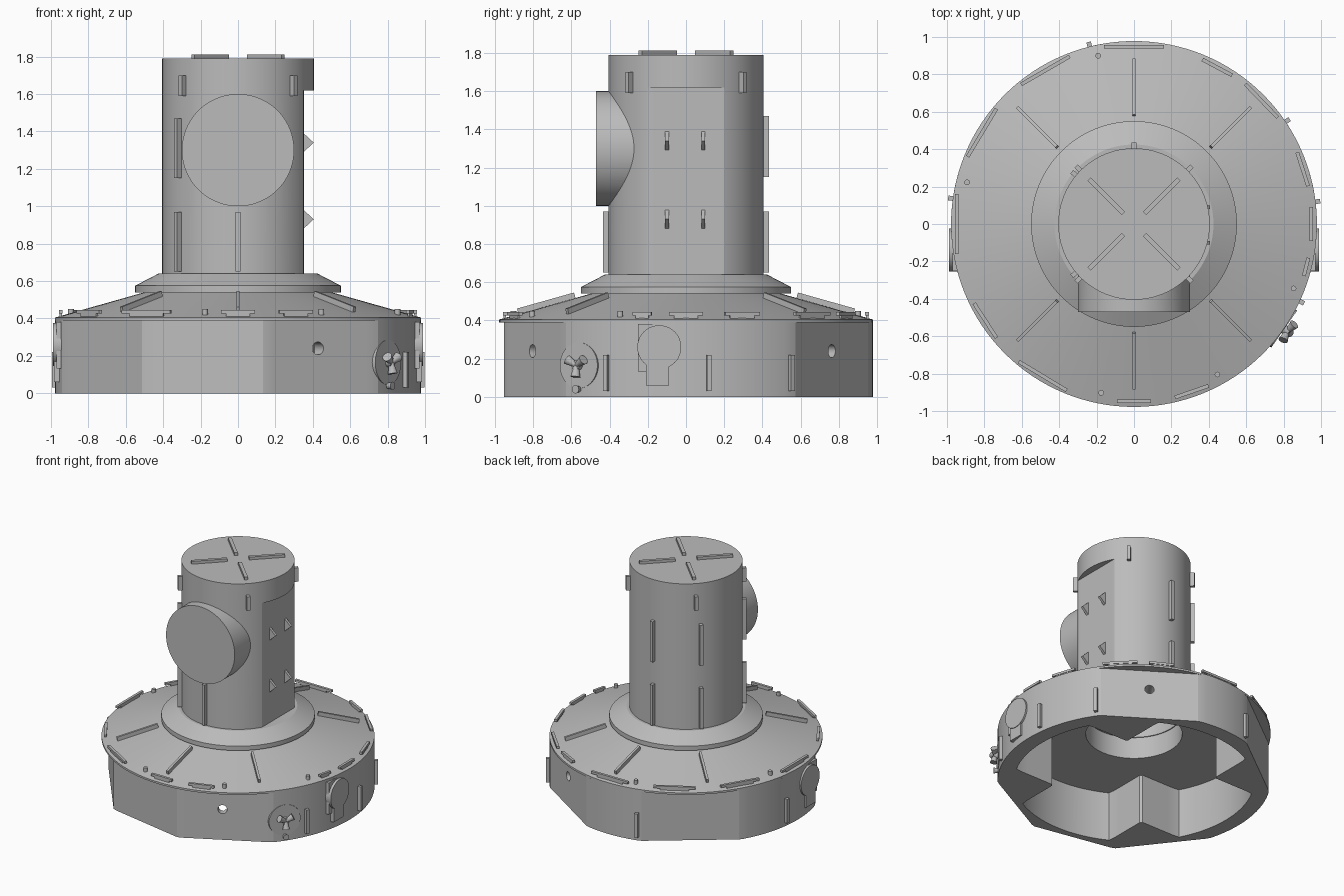
import bpy, bmesh, math
from math import radians, cos, sin, pi
from mathutils import Matrix, Vector

if "Cube" in bpy.data.objects:
    bpy.data.objects.remove(bpy.data.objects["Cube"])

grey = bpy.data.materials.new("plain grey")
grey.use_nodes = True
grey.diffuse_color = (0.5, 0.5, 0.5, 1)
grey.node_tree.nodes["Principled BSDF"].inputs["Base Color"].default_value = (0.5, 0.5, 0.5, 1)
parts = []


def finish(name, bm, matrix=None):
    if matrix:
        bm.transform(matrix)
    bmesh.ops.recalc_face_normals(bm, faces=bm.faces[:])
    mesh = bpy.data.meshes.new(name)
    bm.to_mesh(mesh)
    bm.free()
    mesh.materials.append(grey)
    ob = bpy.data.objects.new(name, mesh)
    bpy.context.collection.objects.link(ob)
    parts.append(ob)
    return ob


def prism(name, radius, z0, z1, steps=180):
    """Upright prism whose outline is a radius given by angle."""
    bm = bmesh.new()
    angles = [2 * pi * i / steps for i in range(steps)]
    face = bm.faces.new([bm.verts.new((radius(a) * cos(a), radius(a) * sin(a), z0)) for a in angles])
    top = bmesh.ops.extrude_face_region(bm, geom=[face])["geom"]
    verts = [v for v in top if isinstance(v, bmesh.types.BMVert)]
    bmesh.ops.translate(bm, verts=verts, vec=(0, 0, z1 - z0))
    return finish(name, bm)


def lathe(name, profile, steps=128):
    bm = bmesh.new()
    verts = [bm.verts.new((r, 0, z)) for r, z in profile]
    edges = [bm.edges.new((verts[i - 1], verts[i])) for i in range(len(verts))]
    bmesh.ops.spin(bm, geom=verts + edges, cent=(0, 0, 0), axis=(0, 0, 1),
                   angle=2 * pi, steps=steps, use_merge=True)
    bmesh.ops.remove_doubles(bm, verts=bm.verts[:], dist=0.0001)
    return finish(name, bm)


def rod(name, start, end, r1, r2=None, steps=48):
    """Cylinder or cone between two points."""
    start, end = Vector(start), Vector(end)
    axis = end - start
    bm = bmesh.new()
    bmesh.ops.create_cone(bm, cap_ends=True, segments=steps, radius1=r1,
                          radius2=r1 if r2 is None else r2, depth=axis.length)
    turn = axis.to_track_quat("Z", "Y").to_matrix().to_4x4()
    return finish(name, bm, Matrix.Translation((start + end) / 2) @ turn)


def bar(name, angle, r, z, size, tilt=0):
    """Box at a polar position; size is radial, tangential, vertical."""
    bm = bmesh.new()
    bmesh.ops.create_cube(bm, size=1)
    return finish(name, bm, Matrix.Rotation(radians(angle), 4, "Z") @ Matrix.Translation((r, 0, z))
                  @ Matrix.Rotation(radians(tilt), 4, "Y") @ Matrix.Diagonal((*size, 1)))


def polar(angle, r, z):
    return (r * cos(radians(angle)), r * sin(radians(angle)), z)


def combine(target, tools, operation="DIFFERENCE"):
    for tool in tools:
        mod = target.modifiers.new("shape", "BOOLEAN")
        mod.operation, mod.solver, mod.object = operation, "EXACT", tool
        bpy.context.view_layer.objects.active = target
        bpy.ops.object.modifier_apply(modifier=mod.name)


def discard(tools):
    for tool in tools:
        parts.remove(tool)
        bpy.data.objects.remove(tool)


# Base drum with flat panels, a cross-shaped cavity and bored corner blocks
RIM = 0.978
FLATS = (57, 127, 218, 259, 298)


def drum_outline(a):
    r = RIM
    for f in FLATS:
        c = cos(a - radians(f))
        if c > 0.5:
            r = min(r, 0.91 / c)
    return r


def cross_outline(a):
    c, s = max(abs(cos(a)), 1e-4), max(abs(sin(a)), 1e-4)
    return min(0.86, max(0.41 / c, 0.41 / s))


drum = prism("base_drum", drum_outline, 0, 0.39)
cutters = [prism("cavity_cutter", cross_outline, -0.1, 0.6)]
cutters += [rod("block_bore", polar(a, 0.81, -0.1), polar(a, 0.81, 0.3), 0.08) for a in (45, 135, 225, 315)]
cutters += [rod("panel_bore", polar(a, 0.78, 0.24), polar(a, 1.1, 0.24), 0.034) for a in FLATS]
sight = rod("sight_bore", (-1.2, -0.16, 0.26), (1.2, -0.16, 0.26), 0.035)
combine(drum, cutters + [sight])
discard(cutters)

# Side mounts with a clear bore through the drum
for side, s in (("left", 1), ("right", -1)):
    boss = rod(side + "_mount_boss", (s * 0.9, -0.14, 0.26), (s * 0.99, -0.14, 0.26), 0.115)
    plate = bar(side + "_mount_plate", 0, s * 0.93, 0.257, (0.08, 0.11, 0.25))
    plate.data.transform(Matrix.Translation((0, -0.195, 0)))
    foot = bar(side + "_mount_foot", 0, s * 0.94, 0.13, (0.09, 0.12, 0.14))
    foot.data.transform(Matrix.Translation((0, -0.15, 0)))
    for ob in (boss, plate):
        combine(ob, [sight])
discard([sight])

# Sloped lid and collar
lathe("lid_and_collar", [(0.345, 0.39), (RIM, 0.39), (RIM, 0.405), (0.5, 0.54), (0.55, 0.54),
                         (0.55, 0.575), (0.425, 0.64), (0.345, 0.64)])

# Hollow tower with a flat side and a round port
tower = prism("tower", lambda a: min(0.405, 0.352 / cos(a)) if cos(a) > 0.5 else 0.405, 0.56, 1.62)
tower_cap = prism("tower_cap", lambda a: 0.405, 1.62, 1.79)
port = rod("port", (0, -0.47, 1.3), (0, -0.05, 1.3), 0.3, steps=96)
combine(tower, [port], "UNION")
hollow = [rod("tower_hollow", (0, 0, 0.3), (0, 0, 1.51), 0.338, steps=96),
          rod("port_bore", (0, -0.6, 1.3), (0, -0.2, 1.3), 0.24, steps=96)]
combine(tower, hollow)
discard(hollow + [port])

# Handrails on the tower
for a in (45, 135, 225, 315):
    bar("top_rail", a, 0.21, 1.797, (0.26, 0.025, 0.03))
    bar("upper_handle", a, 0.412, 1.645, (0.05, 0.025, 0.11))
for a, heights in ((90, (0.81, 1.31)), (140, (0.81, 1.31)), (220, (0.81, 1.31)), (270, (0.81,))):
    for z in heights:
        bar("tower_rail", a, 0.412, z, (0.045, 0.025, 0.32))

# Triangular brackets on the flat side
for y in (-0.1, 0.09):
    for z in (0.93, 1.34):
        bm = bmesh.new()
        face = bm.faces.new([bm.verts.new(p) for p in
                             ((0.34, y - 0.01, z - 0.06), (0.405, y - 0.01, z), (0.34, y - 0.01, z + 0.06))])
        new = bmesh.ops.extrude_face_region(bm, geom=[face])["geom"]
        bmesh.ops.translate(bm, vec=(0, 0.02, 0), verts=[v for v in new if isinstance(v, bmesh.types.BMVert)])
        finish("flat_side_bracket", bm)

# Radial rails on the lid
for a in (45, 90, 135, 225, 270, 315):
    bar("lid_rail", a, 0.73, 0.485, (0.31, 0.018, 0.04), 15.7)

# Tangential rails round the rim: angle and length
for a, length in ((0, 0.18), (18, 0.19), (44, 0.25), (62, 0.18), (90, 0.32), (120, 0.3), (149, 0.3),
                  (180, 0.32), (213, 0.22), (239, 0.3), (270, 0.18), (289, 0.19), (346, 0.1)):
    bar("rim_rail", a, 0.948, 0.435, (0.02, length, 0.018))
    bar("rim_rail_base", a, 0.948, 0.415, (0.012, length * 0.7, 0.03))

# Rim pegs
for a in (102, 166, 259, 299, 338):
    rod("rim_peg", polar(a, 0.92, 0.4), polar(a, 0.92, 0.45), 0.015, steps=16)

# Upright handles on the drum wall
for a in (7, 34, 104, 172, 335):
    bar("drum_handle", a, 0.983, 0.125, (0.04, 0.025, 0.19))

# Nozzle cluster on a round plate
CLUSTER = 325
out = Vector(polar(CLUSTER, 1, 0))
across = Vector(polar(CLUSTER + 90, 1, 0))
hub = out * 0.985 + Vector((0, 0, 0.165))
rod("cluster_plate", hub - out * 0.06, hub - out * 0.005, 0.12)
rod("cluster_hub", hub - out * 0.02, hub + out * 0.025, 0.025, steps=24)
for a in (30, 150, 270):
    way = across * cos(radians(a)) + Vector((0, 0, sin(radians(a))))
    rod("cluster_nozzle", hub + out * 0.015, hub + out * 0.025 + way * 0.06, 0.012, 0.026, steps=24)
rod("lower_nozzle", hub - out * 0.02 - Vector((0, 0, 0.125)), hub + out * 0.025 - Vector((0, 0, 0.125)),
    0.012, 0.022, steps=24)

# Smooth the curved walls, keep the panel edges crisp
bpy.ops.object.select_all(action="DESELECT")
for ob in parts:
    ob.select_set(True)
bpy.context.view_layer.objects.active = drum
bpy.ops.object.shade_smooth_by_angle(angle=radians(14))
